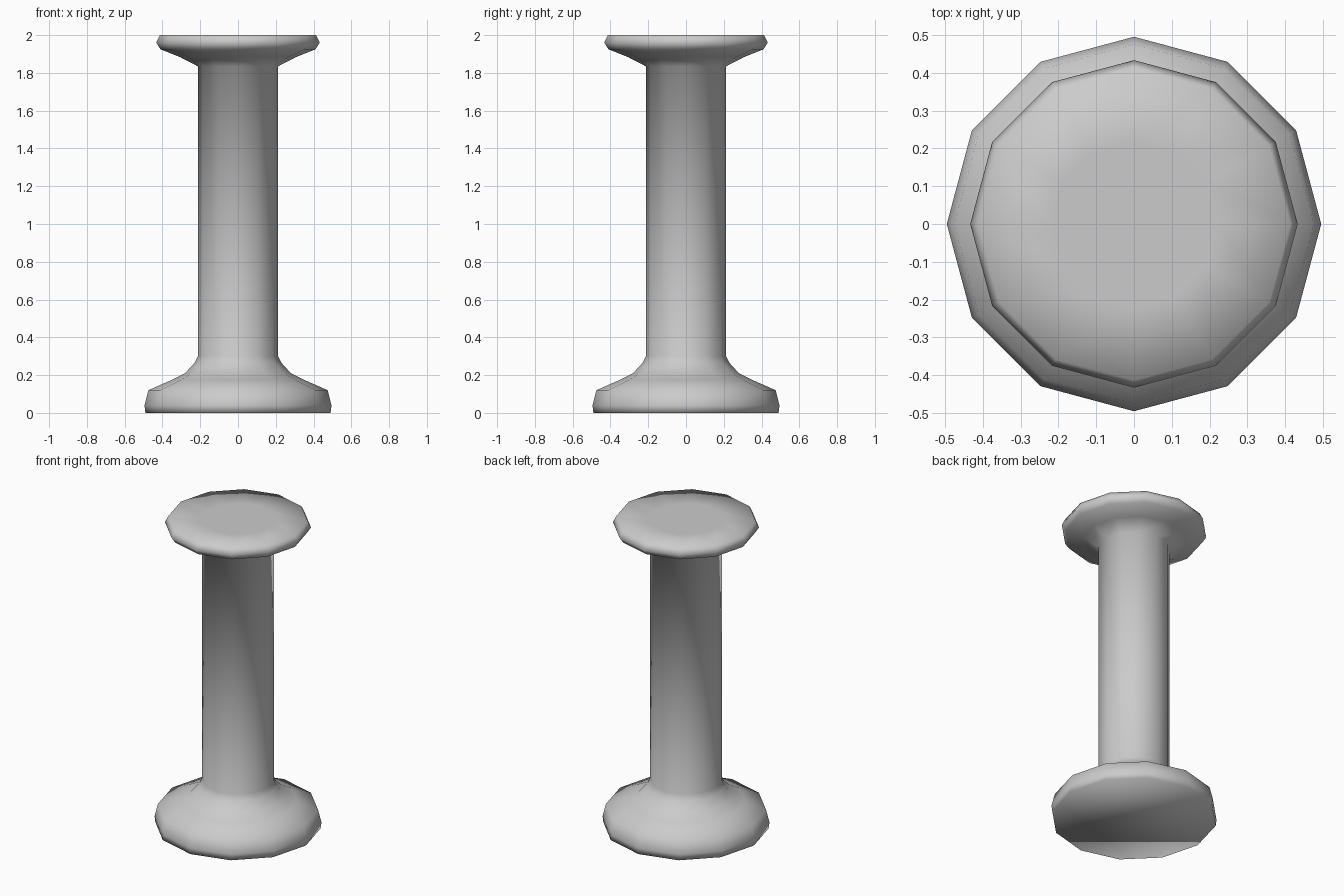
import bpy
import bmesh
from math import cos, sin, tau

SIDES = 12

cube = bpy.data.objects.get("Cube")
if cube:
    bpy.data.objects.remove(cube, do_unlink=True)

# Plain grey material
grey = bpy.data.materials.new("light_grey")
grey.use_nodes = True
colour = (0.6, 0.6, 0.6, 1)
grey.diffuse_color = colour
grey.node_tree.nodes["Principled BSDF"].inputs["Base Color"].default_value = colour


def lathe(name, profile):
    """Turn a (radius, height) profile around z and cap both ends."""
    bm = bmesh.new()
    rings = []
    for r, z in profile:
        rings.append([bm.verts.new((r * cos(tau * i / SIDES), r * sin(tau * i / SIDES), z))
                      for i in range(SIDES)])
    for low, high in zip(rings, rings[1:]):
        for i in range(SIDES):
            j = (i + 1) % SIDES
            bm.faces.new((low[i], low[j], high[j], high[i]))
    bm.faces.new(reversed(rings[0]))
    bm.faces.new(rings[-1])
    for face in bm.faces:
        face.smooth = True
    mesh = bpy.data.meshes.new(name)
    bm.to_mesh(mesh)
    bm.free()
    mesh.materials.append(grey)
    obj = bpy.data.objects.new(name, mesh)
    bpy.context.collection.objects.link(obj)
    return obj


# Flared foot, straight shaft and rounded cap in one turned profile
foot = [(0.49, 0), (0.495, 0.04), (0.475, 0.12), (0.35, 0.175),
        (0.28, 0.21), (0.23, 0.265), (0.213, 0.3)]
cap = [(0.213, 1.835), (0.31, 1.885), (0.41, 1.925),
       (0.433, 1.96), (0.413, 2), (0.22, 2)]
lathe("turned_pedestal", foot + cap)
